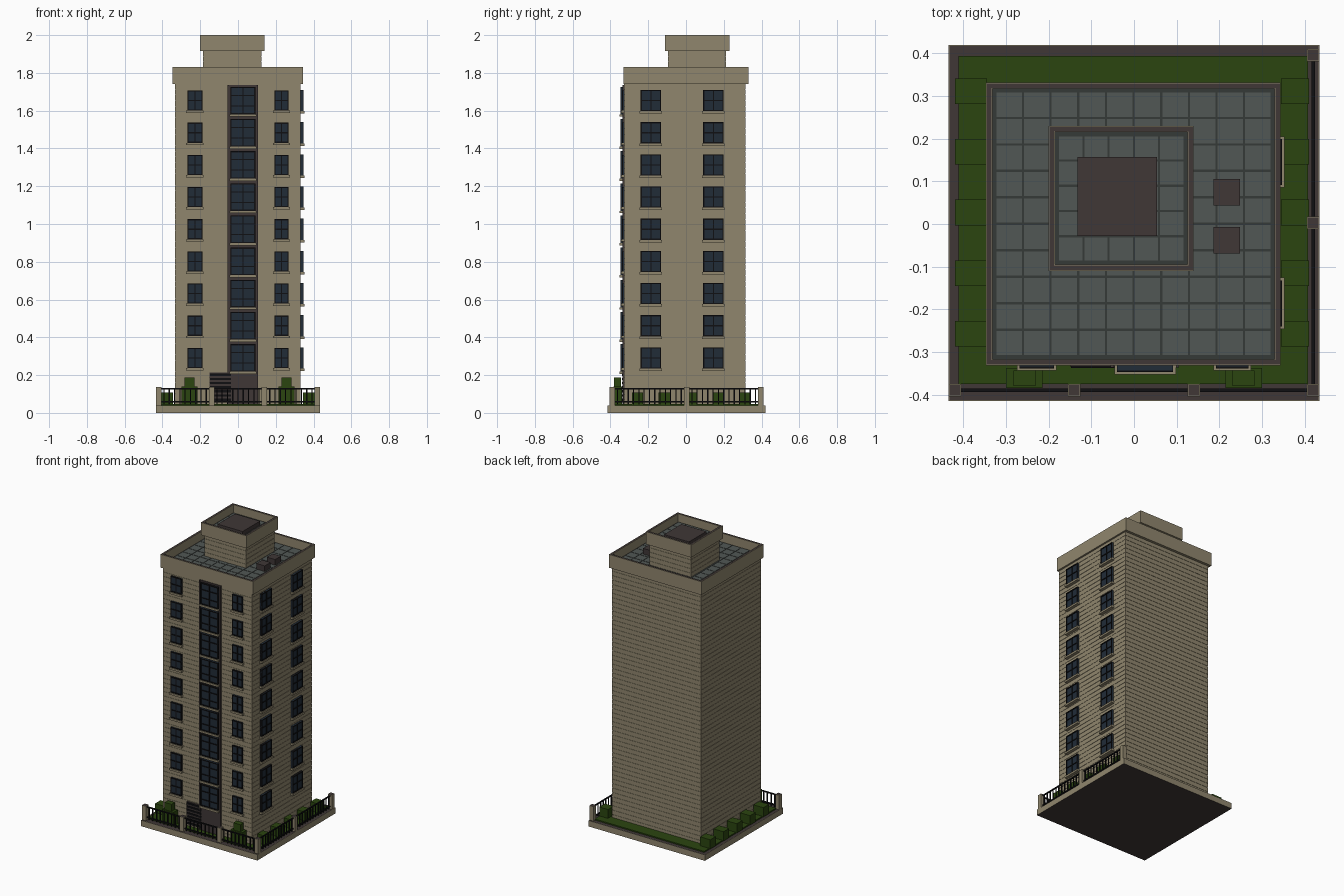
import bpy, bmesh

cube = bpy.data.objects.get("Cube")
if cube:
    bpy.data.objects.remove(cube, do_unlink=True)


def material(name, r, g, b):
    m = bpy.data.materials.new(name)
    m.use_nodes = True
    m.diffuse_color = (r, g, b, 1)
    bsdf = m.node_tree.nodes["Principled BSDF"]
    bsdf.inputs["Base Color"].default_value = (r, g, b, 1)
    bsdf.inputs["Roughness"].default_value = 0.9
    return m


MATS = [
    material("beige_stone", 0.28, 0.24, 0.155),
    material("dark_brown", 0.05, 0.038, 0.037),
    material("lawn_green", 0.024, 0.06, 0.005),
    material("roof_grey", 0.083, 0.096, 0.09),
    material("joint_grey", 0.036, 0.042, 0.039),
    material("window_glass", 0.015, 0.025, 0.039),
    material("black_metal", 0.005, 0.005, 0.006),
]
STONE, BROWN, GREEN, ROOF, JOINT, GLASS, BLACK = range(len(MATS))


def box(bm, xs, ys, zs, mat):
    """Axis-aligned box from three (low, high) ranges; returns its top face."""
    xs, ys, zs = sorted(xs), sorted(ys), sorted(zs)
    v = [bm.verts.new((x, y, z)) for z in zs for y in ys for x in xs]
    quads = ((0, 2, 3, 1), (0, 1, 5, 4), (1, 3, 7, 5),
             (3, 2, 6, 7), (2, 0, 4, 6), (4, 5, 7, 6))
    for q in quads:
        f = bm.faces.new([v[i] for i in q])
        f.material_index = mat
    return f


def inset(bm, face, width, ring_mat):
    ring = bmesh.ops.inset_region(bm, faces=[face], thickness=width)["faces"]
    for f in ring:
        f.material_index = ring_mat


def finish(bm, name):
    bm.normal_update()
    mesh = bpy.data.meshes.new(name)
    bm.to_mesh(mesh)
    bm.free()
    for m in MATS:
        mesh.materials.append(m)
    obj = bpy.data.objects.new(name, mesh)
    bpy.context.scene.collection.objects.link(obj)


def simple(name, xs, ys, zs, mat):
    bm = bmesh.new()
    box(bm, xs, ys, zs, mat)
    finish(bm, name)


def parapet(name, xs, ys, zs, floor):
    """Open-topped tray with a brown coping edged in stone."""
    bm = bmesh.new()
    top = box(bm, xs, ys, zs, STONE)
    bm.normal_update()
    for width, mat in ((0.003, STONE), (0.015, BROWN), (0.003, STONE)):
        inset(bm, top, width, mat)
    deck = bmesh.ops.extrude_discrete_faces(bm, faces=[top])["faces"][0]
    for f in {g for e in deck.edges for g in e.link_faces}:
        f.material_index = STONE
    deck.material_index = JOINT
    bmesh.ops.translate(bm, verts=deck.verts, vec=(0, 0, floor - zs[1]))
    finish(bm, name)


def tiles(name, xs, ys, z, nx, ny):
    """Paving plates with dark joints between them."""
    bm = bmesh.new()
    dx, dy, gap = (xs[1] - xs[0]) / nx, (ys[1] - ys[0]) / ny, 0.0025
    for i in range(nx):
        for j in range(ny):
            x, y = xs[0] + i * dx, ys[0] + j * dy
            box(bm, (x + gap, x + dx - gap), (y + gap, y + dy - gap),
                (z, z + 0.004), ROOF)
    finish(bm, name)


def courses(name, xs, ys, zs, count):
    """Masonry wall: a solid core wrapped by slightly proud courses."""
    bm = bmesh.new()
    d, pitch = 0.002, (zs[1] - zs[0]) / count
    box(bm, (xs[0] + d, xs[1] - d), (ys[0] + d, ys[1] - d), zs, STONE)
    for i in range(count):
        z = zs[0] + i * pitch
        box(bm, xs, ys, (z, z + pitch - 0.002), STONE)
    finish(bm, name)


# Plinth with brown paving on top and underneath, and the lawn
bm = bmesh.new()
top = box(bm, (-0.435, 0.435), (-0.415, 0.42), (0, 0.04), STONE)
bm.normal_update()
inset(bm, top, 0.003, STONE)
top.material_index = BROWN
for f in bm.faces:
    if f.normal.z < -0.5:
        f.material_index = BROWN
finish(bm, "plinth")
simple("lawn", (-0.412, 0.408), (-0.375, 0.394), (0.04, 0.048), GREEN)

# Tower, roof and roof structures
WALL_X, WALL_Y = (-0.333, 0.332), (-0.327, 0.314)
courses("tower_walls", WALL_X, WALL_Y, (0.04, 1.745), 57)
parapet("roof_parapet", (-0.347, 0.344), (-0.332, 0.332), (1.74, 1.83), 1.77)
tiles("roof_paving", (-0.325, 0.323), (-0.31, 0.311), 1.768, 10, 10)
courses("penthouse_walls", (-0.185, 0.125), (-0.095, 0.212), (1.77, 1.92), 5)
parapet("penthouse_parapet", (-0.2, 0.14), (-0.11, 0.23), (1.915, 2.0), 1.945)
tiles("penthouse_paving", (-0.178, 0.118), (-0.088, 0.208), 1.943, 5, 5)
simple("roof_hatch", (-0.132, 0.054), (-0.028, 0.157), (1.94, 1.975), BROWN)
for i, y in enumerate((-0.038, 0.074)):
    simple(f"roof_vent_{i + 1}", (0.186, 0.248), (y - 0.031, y + 0.031),
           (1.765, 1.81), BROWN)


def on_front(bm, us, ds, zs, mat):
    box(bm, us, [WALL_Y[0] - d for d in ds], zs, mat)


def on_side(bm, us, ds, zs, mat):
    box(bm, [WALL_X[1] + d for d in ds], us, zs, mat)


def window(bm, put, u, z, w, h, depth, rows=(0.5,)):
    """Glass pane, black frame bars and a stone sill."""
    l, r, b, t, k = u - w / 2, u + w / 2, z - h / 2, z + h / 2, 0.006
    put(bm, (l, r), (-0.005, depth - 0.004), (b, t), GLASS)
    for x in (l, u - k / 2, r - k):
        put(bm, (x, x + k), (0, depth), (b, t), BLACK)
    for f in (0, *rows, 1):
        zz = b + f * (h - k)
        put(bm, (l, r), (0, depth + 0.0005), (zz, zz + k), BLACK)
    put(bm, (l - 0.006, r + 0.006), (-0.005, depth + 0.006),
        (b - 0.013, b), STONE)


FLOORS = [0.291 + 0.1703 * i for i in range(9)]

# Central bay backing, then windows on every floor
bm = bmesh.new()
on_front(bm, (-0.055, 0.106), (-0.005, 0.005), (0.045, 1.736), BROWN)
for u in (-0.055, 0.098):
    on_front(bm, (u, u + 0.008), (0, 0.01), (0.045, 1.736), BROWN)
finish(bm, "central_bay")

groups = (
    ("front_left_windows", on_front, 0.23, 0.076, 0.106, 0.011, (0.5,)),
    ("front_right_windows", on_front, -0.228, 0.08, 0.106, 0.011, (0.5,)),
    ("central_windows", on_front, 0.026, 0.132, 0.145, 0.02, (0.3, 0.7)),
    ("side_front_windows", on_side, -0.186, 0.108, 0.112, 0.015, (0.5,)),
    ("side_rear_windows", on_side, 0.145, 0.108, 0.112, 0.015, (0.5,)),
)
for name, put, u, w, h, depth, rows in groups:
    bm = bmesh.new()
    for z in FLOORS:
        window(bm, put, u, z, w, h, depth, rows)
    finish(bm, name)

# Entrance door and slatted panel beside it
bm = bmesh.new()
on_front(bm, (-0.022, 0.1), (0, 0.009), (0.045, 0.205), BROWN)
finish(bm, "entrance_door")
bm = bmesh.new()
on_front(bm, (-0.15, -0.036), (0, 0.007), (0.06, 0.213), BROWN)
for i in range(7):
    z = 0.064 + i * 0.022
    on_front(bm, (-0.148, -0.038), (0.007, 0.011), (z, z + 0.012), BLACK)
finish(bm, "slatted_panel")

# Bushes: tiered pair at the front, cubes along both sides
bm = bmesh.new()
for x in (-0.257, 0.257):
    box(bm, (x - 0.043, x + 0.043), (-0.385, -0.338), (0.045, 0.14), GREEN)
    box(bm, (x - 0.026, x + 0.026), (-0.38, -0.343), (0.14, 0.188), GREEN)
finish(bm, "front_bushes")
bm = bmesh.new()
for i in range(5):
    y = -0.257 + 0.142 * i
    for xs in ((-0.42, -0.345), (0.345, 0.41)):
        box(bm, xs, (y - 0.03, y + 0.03), (0.045, 0.108), GREEN)
finish(bm, "side_bushes")

# Fence posts with brown caps
FX, FY = 0.42, -0.39
bm = bmesh.new()
spots = [(x, FY) for x in (-FX, -0.14, 0.14, FX)] + [(FX, 0.003), (FX, 0.396)]
for x, y in spots:
    r = 0.0145
    top = box(bm, (x - r, x + r), (y - r, y + r), (0.035, 0.138), STONE)
    bm.normal_update()
    inset(bm, top, 0.003, STONE)
    top.material_index = BROWN
finish(bm, "fence_posts")

# Fence rails and bars
bm = bmesh.new()
for z in (0.055, 0.125):
    box(bm, (-FX, FX), (FY - 0.004, FY + 0.004), (z, z + 0.007), BLACK)
    box(bm, (FX - 0.004, FX + 0.004), (FY, 0.396), (z, z + 0.007), BLACK)
bar = 0.003
for i in range(1, 30):
    x = -FX + i * 2 * FX / 30
    box(bm, (x - bar, x + bar), (FY - bar, FY + bar), (0.045, 0.13), BLACK)
for i in range(1, 28):
    y = FY + i * 0.786 / 28
    box(bm, (FX - bar, FX + bar), (y - bar, y + bar), (0.045, 0.13), BLACK)
finish(bm, "fence_bars")
